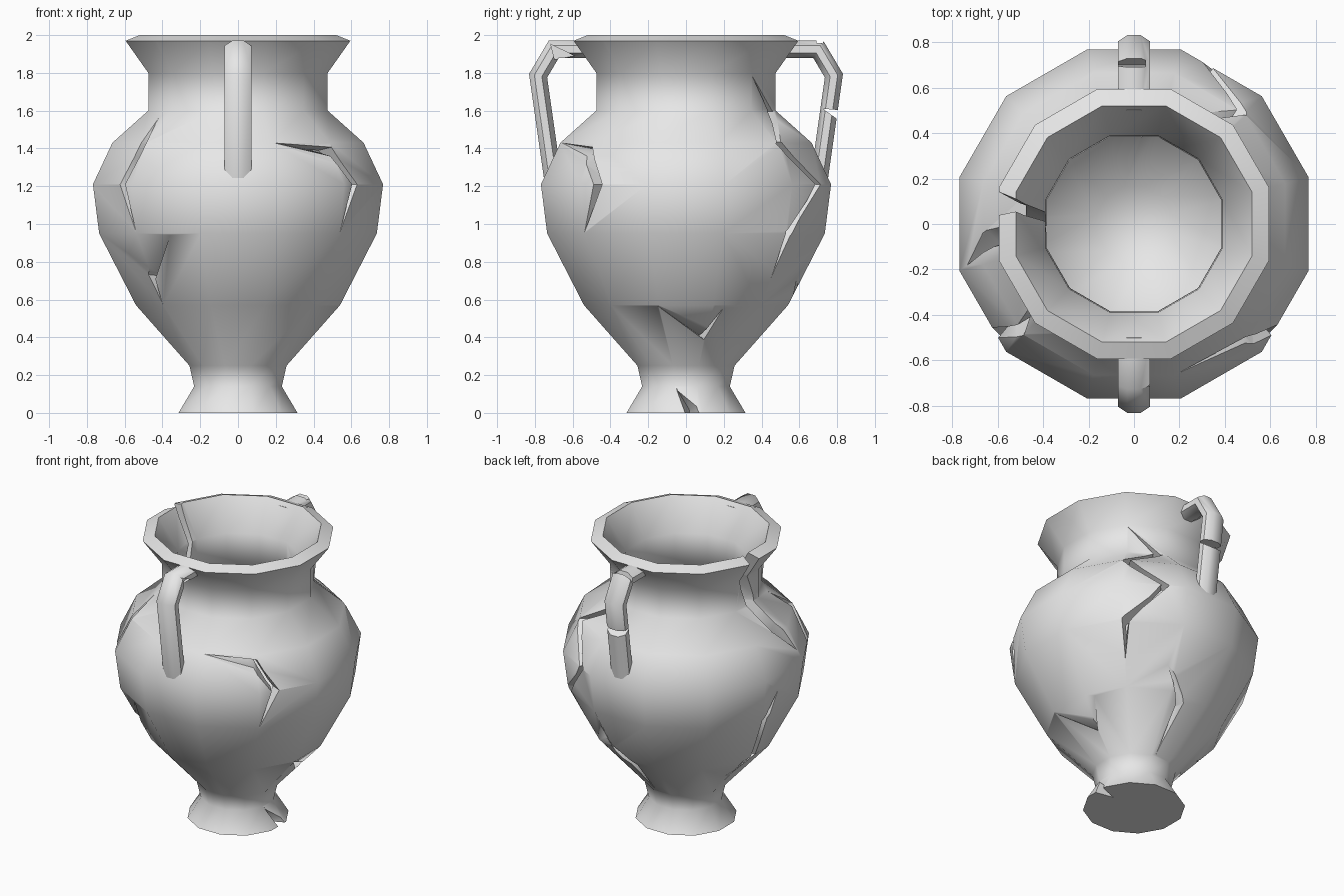
import bpy, bmesh, math
from mathutils import Vector

if "Cube" in bpy.data.objects:
    bpy.data.objects.remove(bpy.data.objects["Cube"], do_unlink=True)

SIDES = 12
STEP = math.tau / SIDES

clay = bpy.data.materials.new("grey clay")
clay.use_nodes = True
clay.diffuse_color = (0.8, 0.8, 0.8, 1)
clay.node_tree.nodes["Principled BSDF"].inputs["Base Color"].default_value = (0.8, 0.8, 0.8, 1)

# Wall profiles: distance to the middle of a side, height
OUTER = [(0.315, 0), (0.232, 0.14), (0.257, 0.25), (0.54, 0.57), (0.735, 0.95),
         (0.768, 1.21), (0.665, 1.43), (0.475, 1.6), (0.475, 1.8), (0.595, 1.97)]
INNER = [(0.52, 2.0), (0.39, 1.79), (0.385, 1.6), (0.585, 1.4), (0.69, 1.2),
         (0.655, 0.97), (0.46, 0.61), (0.165, 0.28)]


def make_object(name, bm):
    bmesh.ops.recalc_face_normals(bm, faces=bm.faces)
    mesh = bpy.data.meshes.new(name)
    bm.to_mesh(mesh)
    bm.free()
    mesh.materials.append(clay)
    obj = bpy.data.objects.new(name, mesh)
    bpy.context.collection.objects.link(obj)
    return obj


def skin(bm, rings):
    """Join rings of points into a closed, capped tube."""
    loops = [[bm.verts.new(p) for p in ring] for ring in rings]
    n = len(loops[0])
    for a, b in zip(loops, loops[1:]):
        for i in range(n):
            j = (i + 1) % n
            bm.faces.new((a[i], a[j], b[j], b[i]))
    bm.faces.new(loops[0][::-1])
    bm.faces.new(loops[-1])


def surface_radius(angle, z):
    """Outer wall radius of the faceted body."""
    apothem = OUTER[0][0] if z < 0 else OUTER[-1][0]
    for (r0, z0), (r1, z1) in zip(OUTER, OUTER[1:]):
        if z0 <= z <= z1:
            apothem = r0 + (r1 - r0) * (z - z0) / (z1 - z0)
    return apothem / math.cos(angle - STEP * round(angle / STEP))


def radial(angle):
    return Vector((math.cos(angle), math.sin(angle), 0))


def crack(bm, path, half_width=0.026, depth=0.12, open_start=False):
    """V-shaped wedge following (degrees, height) points on the wall."""
    pts = [(math.radians(a), z) for a, z in path]
    spots = [radial(a) * surface_radius(a, z) + Vector((0, 0, z)) for a, z in pts]
    rings = []
    last = len(pts) - 1
    for i, ((a, z), p) in enumerate(zip(pts, spots)):
        out = radial(a)
        tangent = spots[min(i + 1, last)] - spots[max(i - 1, 0)]
        side = tangent.cross(out).normalized()
        closed = i == last or (i == 0 and not open_start)
        w = 0.002 if closed else half_width * (depth + 0.06) / depth
        tip = p + out * (0.004 if closed else -depth)
        top = p + out * (0.03 if closed else 0.06)
        rings.append([top + side * w, top - side * w, tip])
    skin(bm, rings)


def wedge(bm, profile, x0, x1):
    """Triangular prism lying across x."""
    skin(bm, [[(x, y, z) for y, z in profile] for x in (x0, x1)])


def cut(obj, cutter):
    mod = obj.modifiers.new("Cracks", "BOOLEAN")
    mod.operation = "DIFFERENCE"
    mod.solver = "EXACT"
    mod.object = cutter
    bpy.context.view_layer.objects.active = obj
    obj.select_set(True)
    bpy.ops.object.modifier_apply(modifier=mod.name)
    bpy.data.objects.remove(cutter, do_unlink=True)


def smooth(obj, degrees):
    bpy.ops.object.select_all(action="DESELECT")
    obj.select_set(True)
    bpy.context.view_layer.objects.active = obj
    bpy.ops.object.shade_smooth_by_angle(angle=math.radians(degrees))


# Hollow twelve-sided body
bm = bmesh.new()
skin(bm, [[radial(STEP * (k + 0.5)) * (r / math.cos(STEP / 2)) + Vector((0, 0, z))
           for k in range(SIDES)] for r, z in OUTER + INNER])
body = make_object("vase_body", bm)

# Cracks in the wall
bm = bmesh.new()
for path in (
    [(-74, 1.43), (-46, 1.385), (-37, 1.21), (-45, 0.95)],
    [(45, 1.79), (68, 1.6), (46, 1.43), (65, 1.21), (46, 0.95), (45, 0.7)],
    [(-16, 0.57), (14, 0.41), (22, 0.56)],
    [(70, 0.72), (85, 0.53), (81, 0.25)],
    [(241, 0.95), (224, 0.72), (225, 0.57)],
    [(216, 1.57), (223, 1.43), (218, 1.21), (225, 0.95)],
    [(176, 1.1), (168, 0.92), (177, 0.57), (160, 0.42)],
):
    crack(bm, path)
# Notches broken out of the rim and the foot
crack(bm, [(170, 2.05), (175, 1.8), (184, 1.6), (186, 1.46), (194, 1.28)],
      0.04, 0.16, open_start=True)
crack(bm, [(8, -0.04), (5, 0.02), (-13, 0.14)], 0.035, 0.12, open_start=True)
bmesh.ops.triangulate(bm, faces=bm.faces)
cut(body, make_object("body_cutter", bm))
smooth(body, 50)

# Handles: oval tube bent in the yz plane
PATH = [Vector(p) for p in ((0.5, 1.925), (0.7, 1.925), (0.783, 1.785), (0.705, 1.24))]
for name, s in (("front_handle", -1), ("back_handle", 1)):
    rings = []
    for i, p in enumerate(PATH):
        before = (p - PATH[max(i - 1, 0)]).normalized()
        after = (PATH[min(i + 1, 3)] - p).normalized()
        t = (before + after).normalized()
        n = Vector((-t.y, t.x))
        mitre = 1 / max(0.7, t.dot(after if after.length else before))
        ring = []
        for k in range(8):
            a = math.tau * (k + 0.5) / 8
            q = p + n * (math.sin(a) * 0.05 * mitre)
            ring.append((math.cos(a) * 0.077, s * q.x, q.y))
        rings.append(ring)
    bm = bmesh.new()
    skin(bm, rings)
    handle = make_object(name, bm)

    # Chips in the handle
    bm = bmesh.new()
    if s > 0:
        wedge(bm, [(0.725, 1.61), (0.85, 1.6), (0.85, 1.52)], -0.1, 0.1)
        wedge(bm, [(0.7, 1.91), (0.685, 2.0), (0.745, 2.0)], -0.1, 0.05)
    else:
        wedge(bm, [(-0.715, 1.95), (-0.59, 1.89), (-0.695, 1.87)], 0.02, 0.1)
    cut(handle, make_object("handle_cutter", bm))
    smooth(handle, 50)
